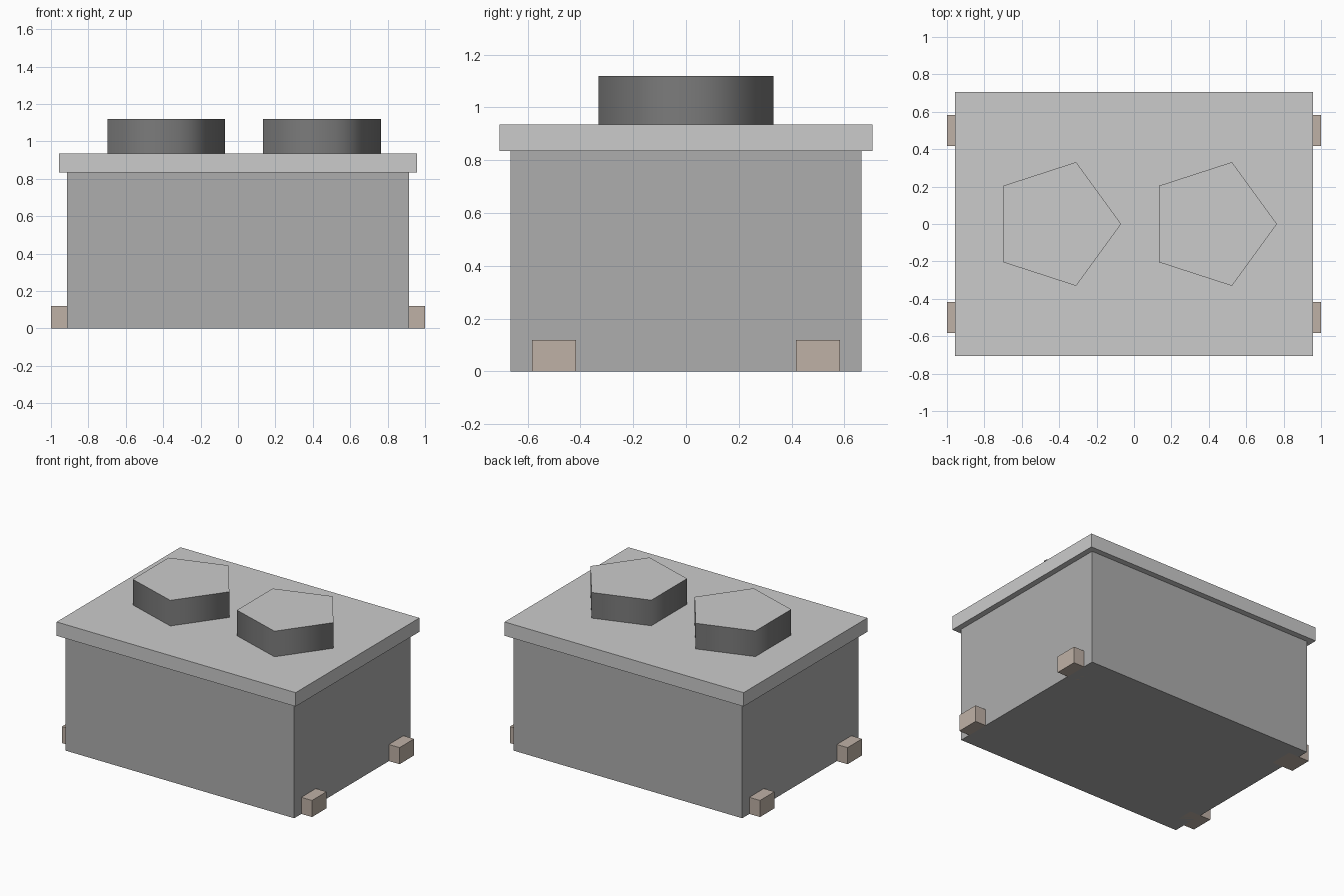
import bpy, bmesh
from math import cos, sin, tau
from mathutils import Matrix

if "Cube" in bpy.data.objects:
    bpy.data.objects.remove(bpy.data.objects["Cube"])


def material(name, rgb):
    m = bpy.data.materials.new(name)
    m.diffuse_color = (*rgb, 1)
    m.use_nodes = True
    m.node_tree.nodes["Principled BSDF"].inputs["Base Color"].default_value = m.diffuse_color
    return m


def finish(name, bm, mats=()):
    bmesh.ops.recalc_face_normals(bm, faces=bm.faces)
    mesh = bpy.data.meshes.new(name)
    bm.to_mesh(mesh)
    bm.free()
    for m in mats:
        mesh.materials.append(m)
    ob = bpy.data.objects.new(name, mesh)
    bpy.context.collection.objects.link(ob)
    return ob


def box(name, x0, x1, y0, y1, z0, z1, mats=()):
    bm = bmesh.new()
    mat = (Matrix.Translation(((x0 + x1) / 2, (y0 + y1) / 2, (z0 + z1) / 2))
           @ Matrix.Diagonal((x1 - x0, y1 - y0, z1 - z0, 1)))
    bmesh.ops.create_cube(bm, size=1, matrix=mat)
    return finish(name, bm, mats)


def pentagon_vent(name, cx, r, z0, z1, mats):
    # Five-sided drum pointing to +x: flat cap, smooth dark wall
    bm = bmesh.new()
    ring = [(cx + r * cos(i * tau / 5), r * sin(i * tau / 5)) for i in range(5)]
    lo = [bm.verts.new((x, y, z0)) for x, y in ring]
    hi = [bm.verts.new((x, y, z1)) for x, y in ring]
    cap = bm.faces.new(hi)
    bm.faces.new(lo)
    for i in range(5):
        j = (i + 1) % 5
        f = bm.faces.new((lo[i], lo[j], hi[j], hi[i]))
        f.smooth = True
        f.material_index = 1
    for e in bm.edges:
        e.smooth = e.verts[0].co.z != e.verts[1].co.z
    return finish(name, bm, mats)


lid_grey = material("lid_grey", (0.55, 0.57, 0.58))
body_grey = material("body_grey", (0.42, 0.42, 0.42))
dark_grey = material("dark_grey", (0.2, 0.2, 0.2))
brown = material("brown", (0.52, 0.44, 0.38))

# Main housing and overhanging lid
box("housing", -0.915, 0.915, -0.665, 0.665, 0, 0.835, [body_grey])
box("lid", -0.956, 0.956, -0.707, 0.707, 0.835, 0.935, [lid_grey])

# Two roof vents
for side, cx in (("left", -0.417), ("right", 0.416)):
    pentagon_vent(side + "_vent", cx, 0.348, 0.935, 1.12, [lid_grey, dark_grey])

# Four feet, partly sunk into the housing
for sx, side in ((-1, "left"), (1, "right")):
    for sy, end in ((-1, "front"), (1, "back")):
        xs = sorted((sx * 0.833, sx * 1.0))
        ys = sorted((sy * 0.417, sy * 0.583))
        box(f"{end}_{side}_foot", *xs, *ys, 0, 0.12, [brown])
